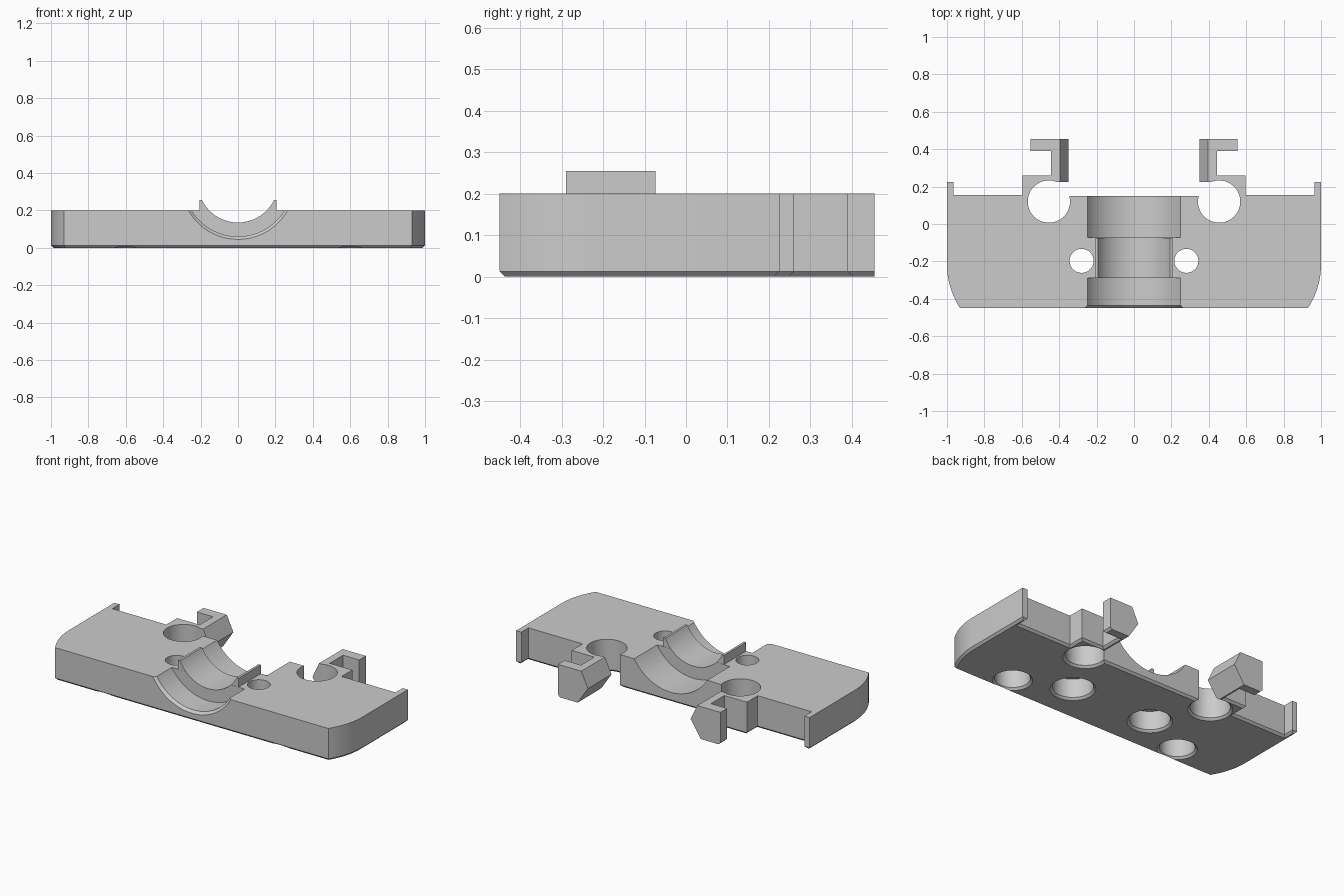
import bpy, bmesh, math
from mathutils import Matrix, Vector

if "Cube" in bpy.data.objects:
    bpy.data.objects.remove(bpy.data.objects["Cube"], do_unlink=True)

HEIGHT = 0.2
CHAMFER = 0.013

grey = bpy.data.materials.new("plain_grey")
grey.use_nodes = True
grey.diffuse_color = (0.6, 0.6, 0.6, 1)
grey.node_tree.nodes["Principled BSDF"].inputs["Base Color"].default_value = (0.6, 0.6, 0.6, 1)


def make_object(name, bm):
    bmesh.ops.recalc_face_normals(bm, faces=bm.faces)
    mesh = bpy.data.meshes.new(name)
    bm.to_mesh(mesh)
    bm.free()
    mesh.materials.append(grey)
    obj = bpy.data.objects.new(name, mesh)
    bpy.context.collection.objects.link(obj)
    return obj


def prism(points, vector):
    """Extrude a flat polygon along a vector."""
    bm = bmesh.new()
    face = bm.faces.new([bm.verts.new(p) for p in points])
    moved = bmesh.ops.extrude_face_region(bm, geom=[face])["geom"]
    bmesh.ops.translate(bm, vec=vector, verts=[v for v in moved if isinstance(v, bmesh.types.BMVert)])
    bmesh.ops.recalc_face_normals(bm, faces=bm.faces)
    return bm


def lathe(name, profile, matrix, segments=64):
    """Closed turned solid from (radius, height) pairs."""
    bm = bmesh.new()
    rings = []
    for r, h in profile:
        angles = [2 * math.pi * i / segments for i in range(segments)]
        rings.append([bm.verts.new((r * math.cos(a), r * math.sin(a), h)) for a in angles])
    for low, high in zip(rings, rings[1:]):
        for i in range(segments):
            j = (i + 1) % segments
            bm.faces.new((low[i], low[j], high[j], high[i]))
    bm.faces.new(rings[0])
    bm.faces.new(rings[-1])
    bm.transform(matrix)
    return make_object(name, bm)


def combine(target, tool, operation="DIFFERENCE"):
    tool.hide_render = True
    mod = target.modifiers.new("combine", "BOOLEAN")
    mod.operation = operation
    mod.solver = "EXACT"
    mod.object = tool
    bpy.context.view_layer.objects.active = target
    bpy.ops.object.modifier_apply(modifier=mod.name)
    bpy.data.objects.remove(tool, do_unlink=True)


# Plate outline: curved front corner, end tab, boss and hook, then mirrored
half = [(0.57 + 0.43 * math.cos(a), -0.215 + 0.43 * math.sin(a))
        for a in [math.radians(-33.1 * (1 - i / 12)) for i in range(13)]]
half[0] = (half[0][0], -0.45)
half += [(1, 0.225), (0.965, 0.225), (0.965, 0.155), (0.597, 0.155), (0.597, 0.26),
         (0.443, 0.26), (0.443, 0.39), (0.553, 0.39), (0.553, 0.455), (0.35, 0.455),
         (0.35, 0.225), (0.45, 0.225), (0.45, 0.15), (0.345, 0.15)]
outline = half + [(-x, y) for x, y in reversed(half)]
bm = prism([(x, y, 0) for x, y in outline], Vector((0, 0, HEIGHT)))


# Chamfer the underside, leaving the hook tips square
def chamfered(edge):
    a, b = (v.co for v in edge.verts)
    tip = min(a.y, b.y) > 0.45
    inner = max(abs(a.x), abs(b.x)) < 0.46 and min(a.y, b.y) > 0.14 and max(a.y, b.y) > 0.2 \
        and min(abs(a.x), abs(b.x)) < 0.44
    return max(a.z, b.z) < 0.001 and not tip and not inner


bmesh.ops.bevel(bm, geom=[e for e in bm.edges if chamfered(e)], offset=CHAMFER,
                offset_type="OFFSET", segments=1, affect="EDGES")
plate = make_object("bearing_plate", bm)

# Raised saddle walls
bm = prism([(-0.207, -0.289, 0.1), (0.207, -0.289, 0.1),
            (0.207, -0.289, 0.255), (-0.207, -0.289, 0.255)], Vector((0, 0.215, 0)))
combine(plate, make_object("saddle_walls", bm), "UNION")

# Stepped round trough along the depth
trough = [(0.305, -0.5), (0.305, -0.45), (0.29, -0.435), (0.29, -0.29),
          (0.215, -0.29), (0.215, -0.073), (0.29, -0.073), (0.29, 0.2)]
combine(plate, lathe("trough_cutter", trough,
                     Matrix.Translation((0, 0, 0.35)) @ Matrix.Rotation(-math.pi / 2, 4, "X"), 128))


def bore(radius, top):
    """Hole profile with a flared mouth at the underside."""
    flare = radius + CHAMFER
    return [(flare, -0.1), (flare, 0), (radius, CHAMFER), (radius, top)]


for side in (-1, 1):
    # Open rear hole, counterbored screw hole and blind magnet hole
    combine(plate, lathe("rear_hole_cutter", bore(0.113, 0.3), Matrix.Translation((side * 0.455, 0.12, 0))))
    combine(plate, lathe("screw_hole_cutter", bore(0.115, 0.13) + [(0.064, 0.13), (0.064, 0.3)],
                         Matrix.Translation((side * 0.28, -0.197, 0))))
    combine(plate, lathe("blind_hole_cutter", bore(0.1, 0.13), Matrix.Translation((side * 0.6, -0.34, 0))))

    # Pointed inner flank of the hook
    for slope_x, end in ((0.395, HEIGHT), (0.42, 0)):
        reach = 0.1 if end else -0.1
        slope = (slope_x - 0.35) / (end - 0.105)
        far_x = slope_x + slope * reach
        corners = [(0.35 - 0.02 * slope * (1 if end else -1), 0.105 - (0.02 if end else -0.02)),
                   (far_x, end + reach), (0.3, end + reach)]
        bm = prism([(side * x, 0.222, z) for x, z in corners], Vector((0, 0.3, 0)))
        combine(plate, make_object("flank_cutter", bm))

# Smooth bores and corners, crisp edges elsewhere
bpy.ops.object.select_all(action="DESELECT")
plate.select_set(True)
bpy.context.view_layer.objects.active = plate
bpy.ops.object.shade_smooth_by_angle(angle=math.radians(25))
